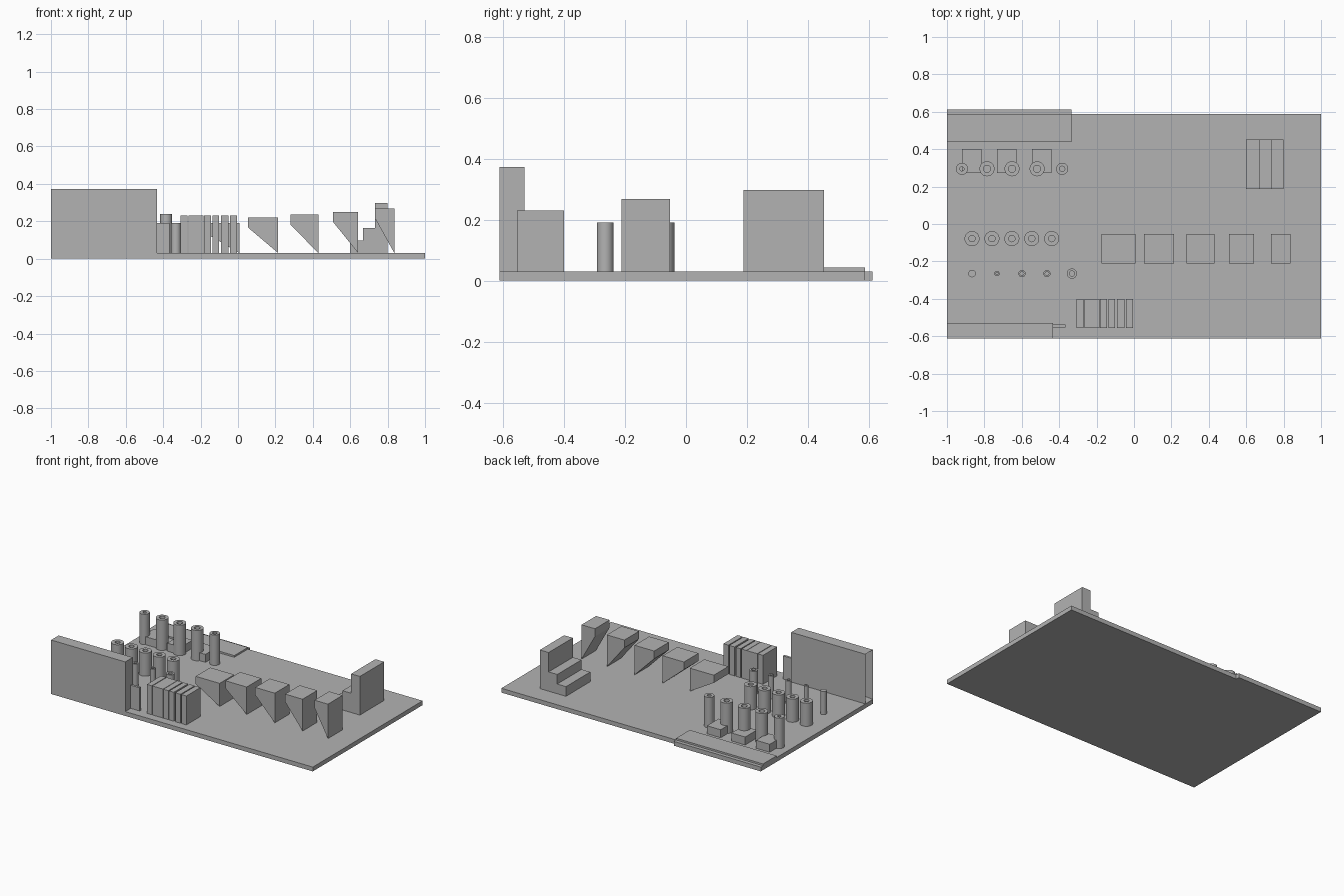
import bpy, bmesh, math
from mathutils import Vector

if "Cube" in bpy.data.objects:
    bpy.data.objects.remove(bpy.data.objects["Cube"])

grey = bpy.data.materials.new("plain_grey")
grey.diffuse_color = (0.45, 0.45, 0.45, 1)
grey.use_nodes = True
grey.node_tree.nodes["Principled BSDF"].inputs["Base Color"].default_value = grey.diffuse_color
FLOOR = 0.03


def finish(name, bm, smooth=False):
    bmesh.ops.recalc_face_normals(bm, faces=bm.faces)
    me = bpy.data.meshes.new(name)
    bm.to_mesh(me)
    bm.free()
    me.materials.append(grey)
    ob = bpy.data.objects.new(name, me)
    bpy.context.collection.objects.link(ob)
    if smooth:
        bpy.ops.object.select_all(action='DESELECT')
        ob.select_set(True)
        bpy.context.view_layer.objects.active = ob
        bpy.ops.object.shade_smooth_by_angle(angle=math.radians(35))
    return ob


def prism(name, profile, y0, y1):
    """Extrude an x-z outline from y0 to y1."""
    bm = bmesh.new()
    face = bm.faces.new([bm.verts.new((x, y0, z)) for x, z in profile])
    new = bmesh.ops.extrude_face_region(bm, geom=[face])["geom"]
    bmesh.ops.translate(bm, vec=(0, y1 - y0, 0),
                        verts=[v for v in new if isinstance(v, bmesh.types.BMVert)])
    return finish(name, bm)


def box(name, x0, x1, y0, y1, z0, z1):
    return prism(name, [(x0, z0), (x1, z0), (x1, z1), (x0, z1)], y0, y1)


def post(name, x, y, r, hole, top, n=32):
    """Upright post; a hole radius above zero makes it a tube."""
    bm = bmesh.new()

    def ring(rad, z):
        return [bm.verts.new((x + rad * math.cos(2 * math.pi * i / n),
                              y + rad * math.sin(2 * math.pi * i / n), z)) for i in range(n)]

    def bridge(a, b):
        for i in range(n):
            j = (i + 1) % n
            bm.faces.new((a[i], a[j], b[j], b[i]))

    low, high = ring(r, FLOOR), ring(r, top)
    bridge(low, high)
    if hole:
        in_low, in_high = ring(hole, FLOOR), ring(hole, top)
        bridge(high, in_high)
        bridge(in_high, in_low)
        bridge(in_low, low)
    else:
        bm.faces.new(high)
        bm.faces.new(low)
    return finish(name, bm, True)


# Base sheet, and the stepped plate at the back left
box("base", -1, 1, -0.612, 0.587, 0, FLOOR)
box("back_ledge", -1, -0.335, 0.587, 0.612, 0, FLOOR)
box("back_plate", -1, -0.335, 0.438, 0.587, FLOOR, 0.042)

# Tall wall with a recess in its left end, and a thin fin on its right end
wall = box("wall", -1, -0.433, -0.612, -0.53, FLOOR, 0.373)
bm = bmesh.new()
bm.from_mesh(wall.data)
bm.faces.ensure_lookup_table()
end = min(bm.faces, key=lambda f: f.calc_center_median().x)
bmesh.ops.inset_region(bm, faces=[end], thickness=0.014)
bmesh.ops.translate(bm, vec=Vector((0.05, 0, 0)), verts=end.verts)
bm.to_mesh(wall.data)
bm.free()
box("wall_fin", -0.433, -0.365, -0.553, -0.537, FLOOR, 0.19)

# Three rows of posts and tubes
for i, (r, h) in enumerate([(0.032, 0.011), (0.04, 0.019), (0.04, 0.019),
                            (0.04, 0.019), (0.032, 0.014)]):
    post(f"back_tube_{i}", -0.92 + 0.134 * i, 0.295, r, h, 0.24)
for i in range(5):
    post(f"middle_tube_{i}", -0.866 + 0.1065 * i, -0.078, 0.04, 0.017, 0.19)
for i, (r, h) in enumerate([(0.02, 0), (0.014, 0.006), (0.019, 0.01),
                            (0.019, 0.01), (0.027, 0.014)]):
    post(f"front_post_{i}", -0.866 + 0.1335 * i, -0.265, r, h, 0.19)

# Low blocks between the back tubes
for i in range(3):
    x = -0.92 + 0.1875 * i
    box(f"low_block_{i}", x, x + 0.105, 0.273, 0.40, FLOOR, 0.085)

# Row of slabs with narrow gaps
for i, (x0, x1) in enumerate([(-0.308, -0.27), (-0.265, -0.184), (-0.181, -0.144),
                              (-0.137, -0.102), (-0.091, -0.051), (-0.044, -0.006)]):
    box(f"slab_{i}", x0, x1, -0.555, -0.40, FLOOR, 0.23)

# Leaning overhangs, steeper and taller toward the right
for i, (x0, x1, top) in enumerate([(-0.175, 0.008, 0.19), (0.053, 0.215, 0.22),
                                   (0.28, 0.43, 0.235), (0.508, 0.642, 0.25),
                                   (0.733, 0.836, 0.268)]):
    prism(f"overhang_{i}", [(x1, FLOOR), (x1, top), (x0, top), (x0, top - 0.053)],
          -0.212, -0.053)

# Staircase
prism("staircase", [(0.60, FLOOR), (0.80, FLOOR), (0.80, 0.297), (0.733, 0.297),
                    (0.733, 0.163), (0.667, 0.163), (0.667, 0.097), (0.60, 0.097)],
      0.188, 0.453)
